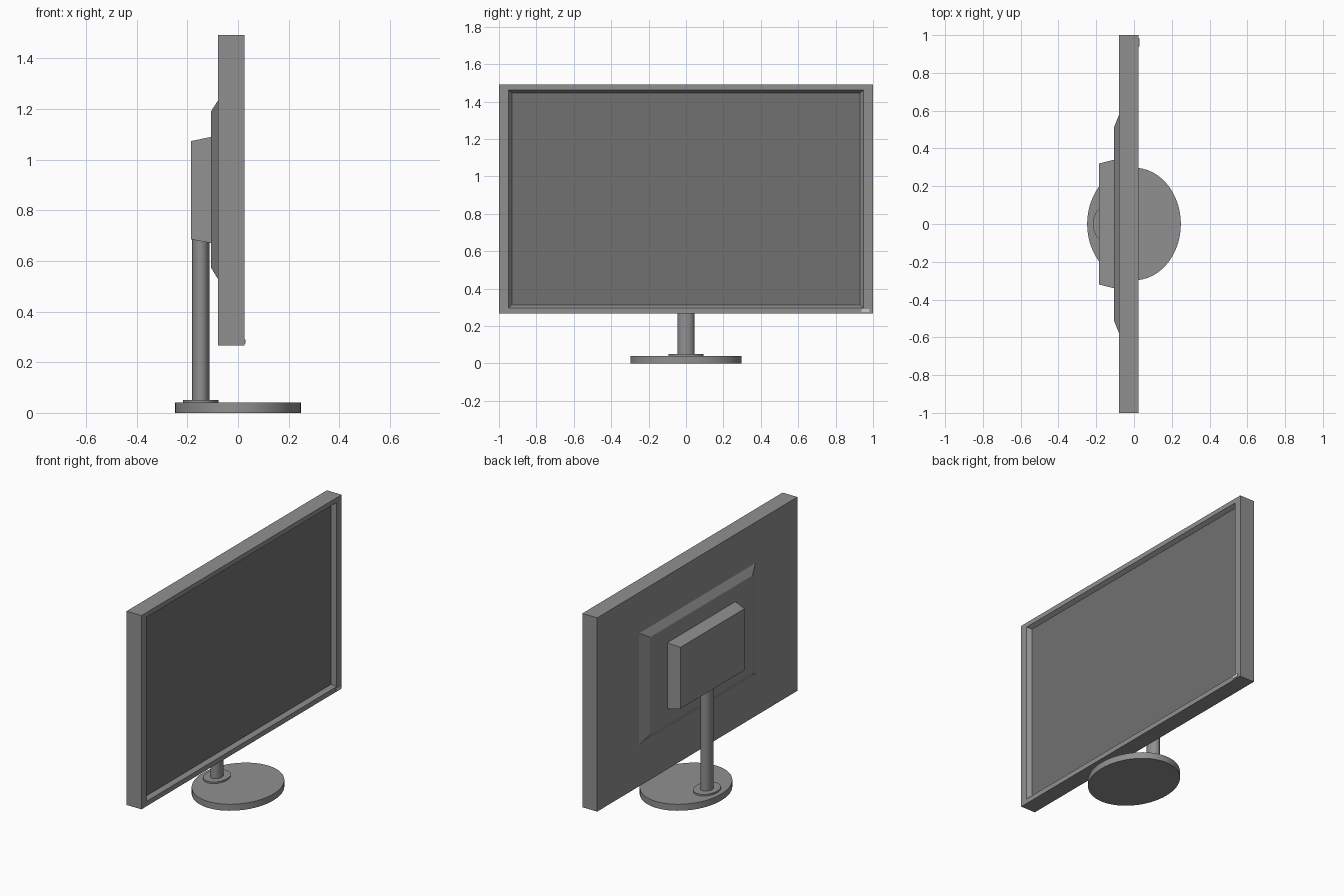
import bpy, bmesh
from mathutils import Matrix

if "Cube" in bpy.data.objects:
    bpy.data.objects.remove(bpy.data.objects["Cube"])


def material(name, v):
    m = bpy.data.materials.new(name)
    m.diffuse_color = (v, v, v, 1)
    m.use_nodes = True
    m.node_tree.nodes["Principled BSDF"].inputs["Base Color"].default_value = m.diffuse_color
    return m


BODY = material("body_grey", 0.28)
SCREEN = material("screen_grey", 0.165)
BUTTON = material("button_grey", 0.8)


def finish(bm, name, mat):
    bmesh.ops.recalc_face_normals(bm, faces=bm.faces)
    me = bpy.data.meshes.new(name)
    bm.to_mesh(me)
    bm.free()
    me.materials.append(mat)
    ob = bpy.data.objects.new(name, me)
    bpy.context.collection.objects.link(ob)
    return ob


def loft(name, rings, mat=BODY):
    """Solid through rectangles (x, half width y, z low, z high)."""
    bm = bmesh.new()
    loops = [[bm.verts.new((x, s * hy, z))
              for s, z in ((-1, z0), (1, z0), (1, z1), (-1, z1))]
             for x, hy, z0, z1 in rings]
    for a, b in zip(loops, loops[1:]):
        for i in range(4):
            j = (i + 1) % 4
            bm.faces.new((a[i], a[j], b[j], b[i]))
    bm.faces.new(loops[0])
    bm.faces.new(loops[-1])
    return finish(bm, name, mat)


def disc(name, x, rx, ry, z0, z1):
    """Upright elliptical cylinder."""
    bm = bmesh.new()
    bmesh.ops.create_cone(bm, cap_ends=True, segments=64, radius1=1, radius2=1, depth=1,
                          matrix=Matrix.Translation((x, 0, (z0 + z1) / 2))
                          @ Matrix.Diagonal((rx, ry, z1 - z0, 1)))
    ob = finish(bm, name, BODY)
    bpy.context.view_layer.objects.active = ob
    ob.select_set(True)
    bpy.ops.object.shade_smooth_by_angle()
    ob.select_set(False)


# Screen housing: bezel slopes inward to the recessed, darker screen face
housing = loft("screen_housing", [
    (-0.079, 1.0, 0.266, 1.491),
    (0.025, 1.0, 0.266, 1.491),
    (0.025, 0.95, 0.297, 1.461),
    (0.0, 0.931, 0.312, 1.447),
])
housing.data.materials.append(SCREEN)
housing.data.polygons[-1].material_index = 1

# Tapered rear cover and stand mount
loft("rear_cover", [(-0.079, 0.58, 0.528, 1.233), (-0.107, 0.51, 0.574, 1.189)])
loft("stand_mount", [(-0.107, 0.34, 0.67, 1.089), (-0.185, 0.32, 0.685, 1.073)])

# Stand
disc("base", 0, 0.248, 0.298, 0, 0.041)
disc("collar", -0.147, 0.071, 0.093, 0.041, 0.051)
disc("pole", -0.147, 0.034, 0.045, 0.051, 0.7)

# Power button in the lower bezel corner
button = loft("power_button", [(0.022, 0.021, 0.274, 0.29), (0.029, 0.021, 0.274, 0.29)], BUTTON)
button.location.y = 0.96
